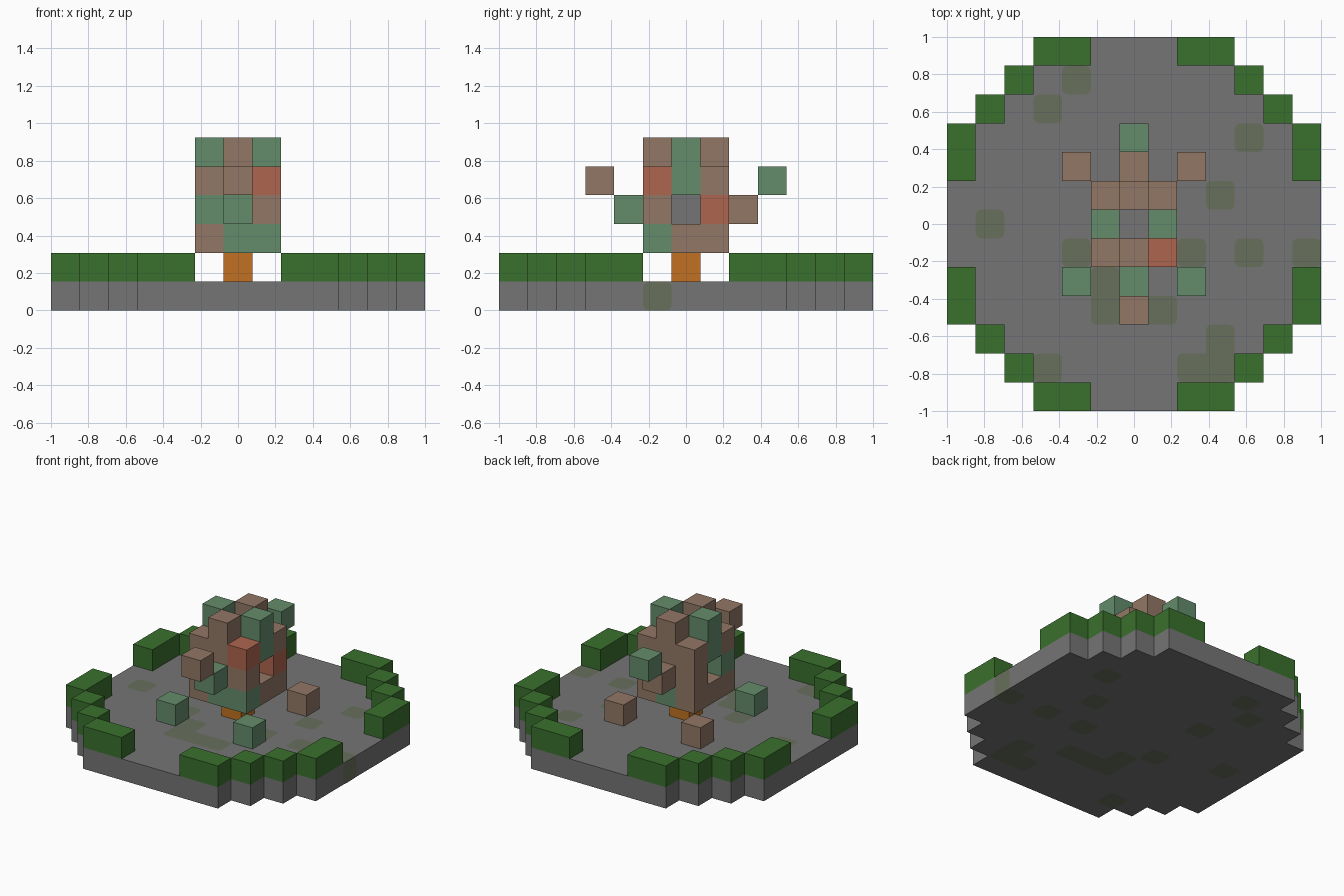
import bpy, bmesh, math
from mathutils import Vector

if "Cube" in bpy.data.objects:
    bpy.data.objects.remove(bpy.data.objects["Cube"], do_unlink=True)

U = 2 / 13      # block size
LIFT = 0.002    # offset of the painted patches


def material(name, rgb):
    m = bpy.data.materials.new(name)
    m.use_nodes = True
    m.diffuse_color = (*rgb, 1)
    m.node_tree.nodes["Principled BSDF"].inputs["Base Color"].default_value = (*rgb, 1)
    return m


MATS = {
    "S": material("stone_grey", (0.178, 0.178, 0.178)),
    "M": material("moss", (0.138, 0.162, 0.107)),
    "H": material("hedge_green", (0.042, 0.162, 0.026)),
    "B": material("clay_brown", (0.287, 0.184, 0.130)),
    "G": material("weathered_green", (0.127, 0.262, 0.147)),
    "R": material("brick_red", (0.418, 0.130, 0.078)),
    "O": material("ember_orange", (0.533, 0.165, 0.015)),
}


def finish(name, bm, keys):
    mesh = bpy.data.meshes.new(name)
    bm.to_mesh(mesh)
    bm.free()
    for k in keys:
        mesh.materials.append(MATS[k])
    obj = bpy.data.objects.new(name, mesh)
    bpy.context.collection.objects.link(obj)
    return obj


def blocks(name, cells):
    """Build one shell from {(i, j, k): colour key}, skipping inner faces."""
    bm = bmesh.new()
    keys = sorted(set(cells.values()))
    for cell, key in cells.items():
        c = Vector(cell)
        for axis in range(3):
            for sign in (-1, 1):
                n = Vector((0, 0, 0))
                n[axis] = sign
                if tuple(int(v) for v in c + n) in cells:
                    continue
                a = Vector((0, 0, 0))
                a[(axis + 1) % 3] = 1
                b = n.cross(a)
                mid = c + Vector((0, 0, 0.5)) + n / 2
                quad = [mid + (a * p + b * q) / 2
                        for p, q in ((-1, -1), (1, -1), (1, 1), (-1, 1))]
                f = bm.faces.new([bm.verts.new(v * U) for v in quad])
                f.material_index = keys.index(key)
    bmesh.ops.remove_doubles(bm, verts=bm.verts, dist=0.001)
    bmesh.ops.dissolve_limit(bm, angle_limit=0.01, verts=bm.verts, edges=bm.edges,
                             delimit={"MATERIAL"})
    return finish(name, bm, keys)


def patch_outline(cell, cells):
    """Block outline whose free corners are rounded."""
    i, j = cell
    r = 0.2
    pts = []
    for n, (sx, sy) in enumerate(((1, 1), (-1, 1), (-1, -1), (1, -1))):
        if (i + sx, j) in cells or (i, j + sy) in cells:
            pts.append((i + sx / 2, j + sy / 2))
            continue
        for s in range(4):
            t = math.radians(90 * n + 30 * s)
            pts.append((i + sx * (0.5 - r) + r * math.cos(t),
                        j + sy * (0.5 - r) + r * math.sin(t)))
    return pts


def patches(name, cells, place, flip=False):
    bm = bmesh.new()
    for cell in cells:
        pts = patch_outline(cell, cells)
        verts = [bm.verts.new(place(p * U, q * U)) for p, q in pts]
        bm.faces.new(verts[::-1] if flip else verts)
    return finish(name, bm, "M")


# Round stone floor
def half_width(j):
    return min(6, 9 - abs(j))


floor = {(i, j, 0): "S" for j in range(-6, 7)
         for i in range(-half_width(j), half_width(j) + 1)}
blocks("stone_floor", floor)

# Hedge ring, one arc per quarter
ARC = ((2, 6), (3, 6), (4, 5), (5, 4), (6, 3), (6, 2))
for side_y, label_y in ((-1, "front"), (1, "back")):
    for side_x, label_x in ((1, "left"), (-1, "right")):
        blocks(f"hedge_{label_y}_{label_x}",
               {(i * side_x, j * side_y, 1): "H" for i, j in ARC})

# Tower: layers from the bottom, rows from back to front
LAYERS = ("BGB B.B BGG", "BBR .S. GGB", "BBB G.G BBR", ".B. G.G .B.")
tower = {}
for k, layer in enumerate(LAYERS):
    for row, text in enumerate(layer.split()):
        for col, key in enumerate(text):
            if key != ".":
                tower[(col - 1, 1 - row, k + 2)] = key
blocks("tower", tower)
blocks("ember_post", {(0, 0, 1): "O"})

# Stepped arms at front and back
for side, label, inner, outer in ((-1, "front", "G", "B"), (1, "back", "B", "G")):
    blocks(f"{label}_arm_inner", {(0, 2 * side, 3): inner})
    blocks(f"{label}_arm_outer", {(0, 3 * side, 4): outer})

# Loose blocks around the tower
for side_y, label, key in ((-1, "front", "G"), (1, "back", "B")):
    for side_x, name in ((1, "left"), (-1, "right")):
        blocks(f"loose_block_{label}_{name}", {(2 * side_x, 2 * side_y, 1): key})

# Moss patches on the floor, its underside and its rim
MOSS = {(-2, 5), (-3, 4), (4, 3), (3, 1), (-5, 0), (-2, -1), (2, -1), (4, -1),
        (6, -1), (-1, -2), (-1, -3), (0, -3), (1, -3), (3, -4), (3, -5), (2, -5),
        (-3, -5), (-2, 2)}
patches("moss_top", MOSS, lambda x, y: (x, y, U + LIFT))
patches("moss_underside", MOSS, lambda x, y: (x, y, -LIFT), flip=True)
patches("moss_rim", {(-1, 0)}, lambda y, z: (1 + LIFT, y, z + U / 2))
